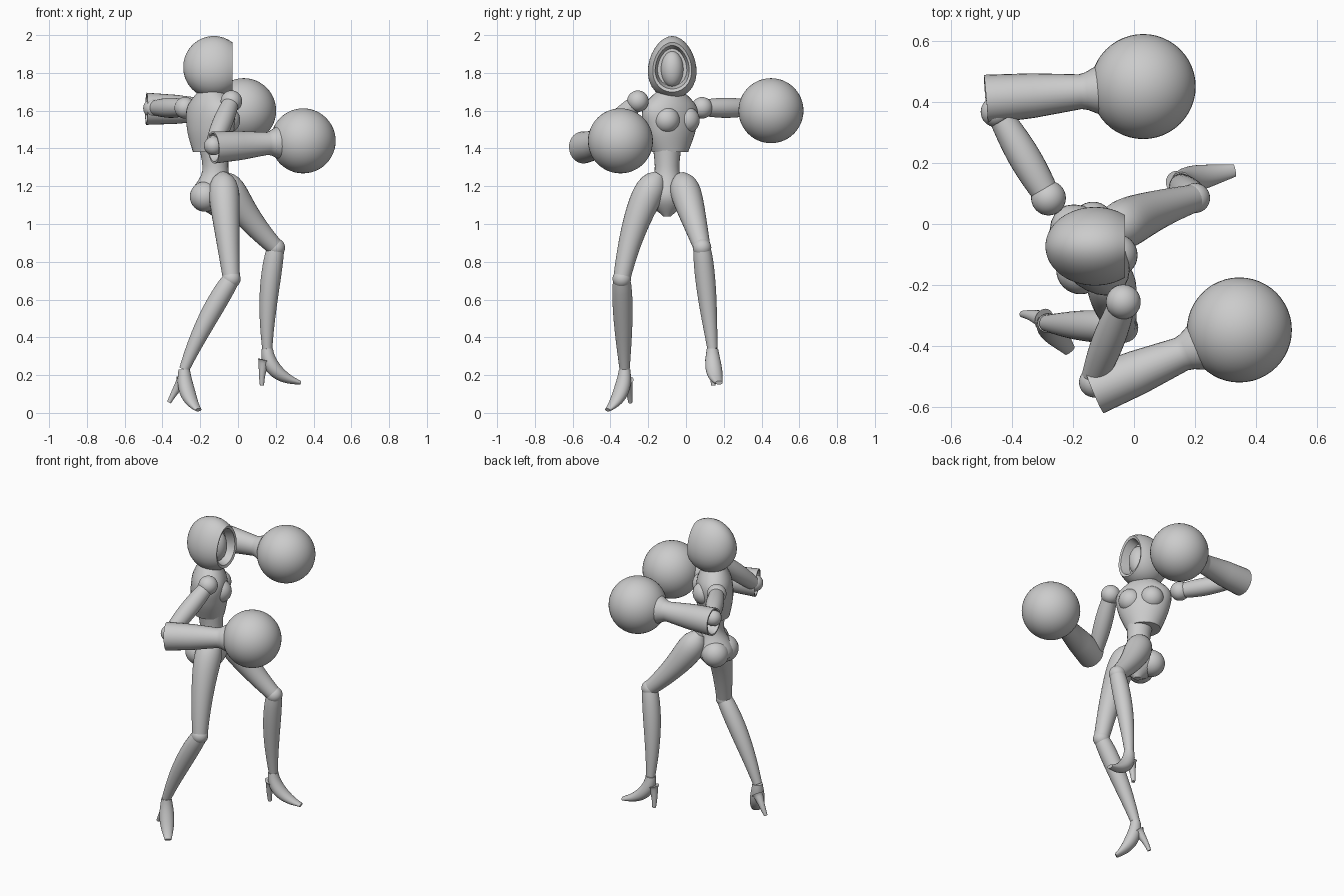
import bpy, bmesh, math
from mathutils import Vector

cube = bpy.data.objects.get("Cube")
if cube:
    bpy.data.objects.remove(cube)

grey = bpy.data.materials.new("plain grey")
grey.use_nodes = True
grey.diffuse_color = (.6, .6, .6, 1)
grey.node_tree.nodes["Principled BSDF"].inputs["Base Color"].default_value = grey.diffuse_color

UP = Vector((0, 0, 1))
FORWARD = Vector((1, 0, 0))
LEFTWARD = UP.cross(FORWARD)
parts = []


def finish(name, bm):
    bmesh.ops.recalc_face_normals(bm, faces=bm.faces)
    mesh = bpy.data.meshes.new(name)
    bm.to_mesh(mesh)
    bm.free()
    mesh.materials.append(grey)
    obj = bpy.data.objects.new(name, mesh)
    bpy.context.collection.objects.link(obj)
    parts.append(obj)


def mix(start, end, t):
    return start + (end - start) * t


def swell(t):
    return math.sin(math.pi * t)


def skin(name, stations, side, axis=None, egg=0, sides=28):
    """Skin oval rings; each station is (centre, radius along side, other radius)."""
    bm = bmesh.new()
    rings = []
    last = len(stations) - 1
    for i, (centre, wide, deep) in enumerate(stations):
        along = axis or stations[min(i + 1, last)][0] - stations[max(i - 1, 0)][0]
        along = along.normalized()
        across = (side - along * side.dot(along)).normalized()
        ahead = along.cross(across)
        ring = []
        for k in range(sides):
            angle = math.tau * k / sides
            c, s = math.cos(angle), math.sin(angle)
            offset = across * (c * wide * (1 - egg * s)) + ahead * (s * deep)
            ring.append(bm.verts.new(centre + offset))
        rings.append(ring)
    for lower, upper in zip(rings, rings[1:]):
        for k in range(sides):
            bm.faces.new((lower[k - 1], lower[k], upper[k], upper[k - 1]))
    bm.faces.new(rings[0])
    bm.faces.new(rings[-1])
    finish(name, bm)


def limb(name, start, bend, end, side, wide, deep=None):
    """Sweep along a curve from start to end, with radii given as rules of t."""
    deep = deep or wide
    stations = []
    for k in range(17):
        t = k / 16
        centre = mix(mix(start, bend, t), mix(bend, end, t), t)
        stations.append((centre, wide(t), deep(t)))
    skin(name, stations, side)


def body(name, profile, side, place):
    """Skin level rings through a smoothed profile of vectors; place unpacks each."""
    rows = []
    for i in range(len(profile) - 1):
        here, there = profile[i], profile[i + 1]
        slope_in = (there - profile[max(i - 1, 0)]) / 2
        slope_out = (profile[min(i + 2, len(profile) - 1)] - here) / 2
        for k in range(6):
            t = k / 6
            ease = t * t * (3 - 2 * t)
            rows.append(mix(here, there, ease) + slope_in * t * (1 - t) ** 2
                        - slope_out * t * t * (1 - t))
    rows.append(profile[-1])
    skin(name, [place(*row) for row in rows], side, UP)


def ball(name, centre, radius, stretch=(1, 1, 1), segments=32):
    bm = bmesh.new()
    bmesh.ops.create_uvsphere(bm, u_segments=segments, v_segments=segments // 2, radius=radius)
    bmesh.ops.scale(bm, vec=stretch, verts=bm.verts)
    bmesh.ops.translate(bm, vec=centre, verts=bm.verts)
    finish(name, bm)


# Hood: a rounded shell that rolls over its rim into a recess holding the face
head = Vector((-.16, -.073, 1.83))


def hood_ring(reach, scale):
    return head + FORWARD * reach, .128 * scale, .165 * scale


shell = []
for k in range(1, 25):
    t = (k / 24) ** 2
    shell.append(hood_ring(mix(-.13, .13, t), math.sqrt(1 - (1 - 1.6 * t) ** 2)))
shell += [hood_ring(.125, .7), hood_ring(.07, .6)]
skin("hood", shell, LEFTWARD, FORWARD, egg=.14)
ball("face", head + FORWARD * .06 - UP * .01, .06, (1, 1, 1.6))
throat = head - UP * .2
limb("neck", throat, throat + UP * .05, throat + UP * .1, LEFTWARD, lambda t: mix(.06, .045, t))

# Chest, twisted toward the left of the hips
twist = math.radians(36)
chest_ahead = Vector((math.cos(twist), math.sin(twist), 0))
chest_across = chest_ahead.cross(UP)
core = Vector((-.145, -.085, 0))
body("chest", [Vector(p) for p in ((1.38, .1, .09), (1.5, .15, .11), (1.62, .16, .1), (1.72, .05, .05))],
     chest_across, lambda height, wide, deep: (core + UP * height, wide, deep))
for label, sign in (("right", 1), ("left", -1)):
    breast = core + UP * 1.55 + chest_ahead * .06 + chest_across * sign * .065
    ball(label + "_bust", breast, .07)

# Waist running down into the pelvis
body("waist_and_pelvis", [Vector(p) for p in ((1.44, -.13, .08), (1.28, -.12, .066), (1.14, -.14, .108),
                                              (1.04, -.11, .02))],
     LEFTWARD, lambda height, x, wide: (Vector((x, -.1, height)), wide, wide * 1.05))
for label, sign in (("right", -1), ("left", 1)):
    ball(label + "_hip_pad", Vector((-.175, -.1 + sign * .05, 1.145)), .08)


def thigh_radius(t):
    return mix(.1, .045, t) * (1 - .7 * (1 - t) ** 8)


def shin_radius(t):
    return mix(.044, .027, t) + .014 * swell(t ** .7)


def leg(label, hip, thigh_bend, knee, ankle, heel, toe):
    limb(label + "_thigh", hip, thigh_bend, knee, LEFTWARD, thigh_radius)
    ball(label + "_knee", knee, .049)
    calf = mix(knee, ankle, .5) - FORWARD * .03
    limb(label + "_shin", knee, calf, ankle, LEFTWARD, shin_radius)
    # High-heeled shoe: arched foot and a thin spike
    step = toe - ankle
    step.z = 0
    step.normalize()
    side = UP.cross(step)
    limb(label + "_foot", ankle, ankle - UP * .14, toe, side,
         lambda t: mix(.03, .02, t) + .018 * swell(t),
         lambda t: mix(.03, .01, t) + .018 * swell(t))
    heel_top = ankle - UP * .06 - step * .015
    limb(label + "_heel", heel_top, mix(heel_top, heel, .5) - step * .01, heel, side,
         lambda t: mix(.037, .011, math.sqrt(t)))


leg("right",
    hip=Vector((-.08, -.14, 1.26)),
    thigh_bend=Vector((-.07, -.27, 1.08)),
    knee=Vector((-.035, -.34, .71)),
    ankle=Vector((-.285, -.325, .23)),
    heel=Vector((-.365, -.295, .055)),
    toe=Vector((-.21, -.415, .016)))
leg("left",
    hip=Vector((-.08, -.03, 1.26)),
    thigh_bend=Vector((0, .03, 1.07)),
    knee=Vector((.2, .085, .875)),
    ankle=Vector((.155, .14, .34)),
    heel=Vector((.127, .145, .145)),
    toe=Vector((.33, .175, .16)))


# Arms: slim upper arm, hollow flared gauntlet, large round fist
def arm(label, shoulder, elbow, cuff, fist):
    ball(label + "_shoulder", shoulder, .057)
    limb(label + "_upper_arm", shoulder, mix(shoulder, elbow, .5), elbow, UP,
         lambda t: .042 + .011 * swell(t))
    ball(label + "_elbow", mix(elbow, cuff, .4), .05)
    profile = ((.12, .06), (0, .075), (0, .085), (.3, .077), (.6, .06), (.64, .065), (.72, .086), (.8, .086))
    stations = [(mix(cuff, fist, t), radius, radius * .95) for t, radius in profile]
    skin(label + "_gauntlet", stations, UP, fist - cuff)
    ball(label + "_fist", fist, .172, segments=48)


arm("right",
    shoulder=Vector((-.035, -.255, 1.65)),
    elbow=Vector((-.13, -.5, 1.42)),
    cuff=Vector((-.13, -.545, 1.405)),
    fist=Vector((.345, -.347, 1.44)))
arm("left",
    shoulder=Vector((-.28, .085, 1.615)),
    elbow=Vector((-.43, .34, 1.615)),
    cuff=Vector((-.485, .408, 1.61)),
    fist=Vector((.03, .45, 1.6)))

# Smooth shading with crisp rims
bpy.ops.object.select_all(action="DESELECT")
for obj in parts:
    obj.select_set(True)
bpy.context.view_layer.objects.active = parts[0]
bpy.ops.object.shade_smooth_by_angle(angle=math.radians(40))
